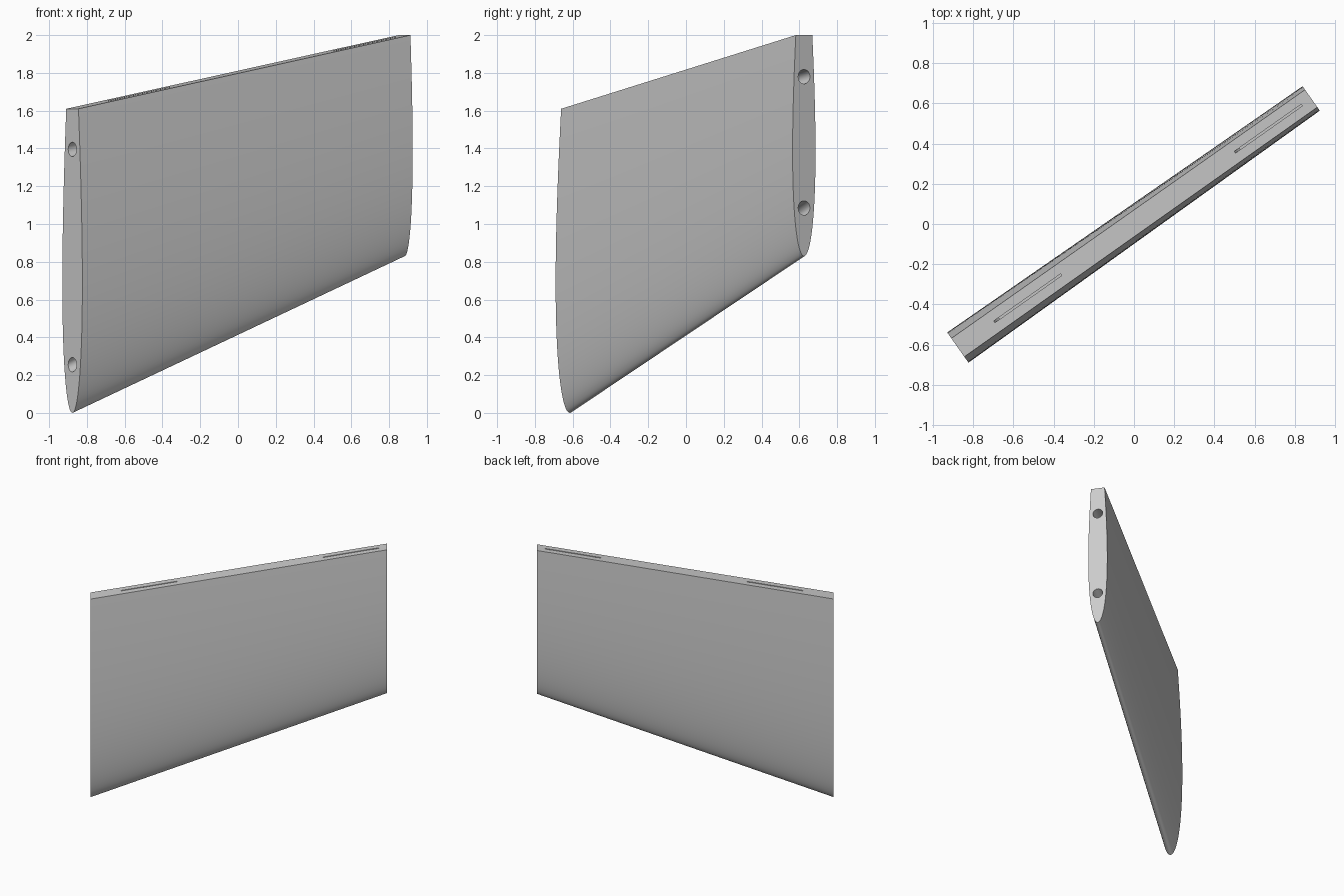
import bpy
import bmesh
import math
from mathutils import Vector

if "Cube" in bpy.data.objects:
    bpy.data.objects.remove(bpy.data.objects["Cube"])

grey = bpy.data.materials.new("plain_grey")
grey.use_nodes = True
colour = (0.6, 0.6, 0.6, 1)
grey.diffuse_color = colour
grey.node_tree.nodes["Principled BSDF"].inputs["Base Color"].default_value = colour

# Span frame: s runs along the panel, w across its thickness, z up
ROOT = Vector((-0.877, -0.615, 0))
TIP = Vector((0.882, 0.625, 0))
SPAN = (TIP - ROOT).length
ALONG = (TIP - ROOT).normalized()
ACROSS = Vector((ALONG.y, -ALONG.x, 0))


def loft(name, rings):
    """Skin rings of (s, w, z) points and cap both ends."""
    bm = bmesh.new()
    loops = [[bm.verts.new(ROOT + ALONG * s + ACROSS * w + Vector((0, 0, z)))
              for s, w, z in ring] for ring in rings]
    n = len(loops[0])
    for a, b in zip(loops, loops[1:]):
        for i in range(n):
            j = (i + 1) % n
            bm.faces.new((a[i], a[j], b[j], b[i]))
    bm.faces.new(loops[0])
    bm.faces.new(loops[-1])
    bmesh.ops.recalc_face_normals(bm, faces=bm.faces)
    mesh = bpy.data.meshes.new(name)
    bm.to_mesh(mesh)
    bm.free()
    mesh.materials.append(grey)
    obj = bpy.data.objects.new(name, mesh)
    bpy.context.collection.objects.link(obj)
    return obj


def foil(s, low, high, cut, steps=40):
    """Symmetric thin foil, nose down, squared off at fraction cut of its chord."""
    chord = (high - low) / cut
    side = []
    for i in range(1, steps + 1):
        x = cut * (1 - math.cos(math.pi / 2 * i / steps))
        half = 0.4 * chord * (0.2969 * math.sqrt(x) - 0.126 * x - 0.3516 * x**2
                              + 0.2843 * x**3 - 0.1015 * x**4)
        side.append((half, low + x * chord))
    return ([(s, 0, low)] + [(s, w, z) for w, z in side]
            + [(s, -w, z) for w, z in reversed(side)])


def circle(s, z, r=0.038, n=32):
    return [(s, r * math.cos(2 * math.pi * i / n), z + r * math.sin(2 * math.pi * i / n))
            for i in range(n)]


def slot_section(s, depth):
    top = 1.61 + 0.39 * s / SPAN
    return [(s, w, top + h) for w, h in
            ((-0.005, -depth), (0.005, -depth), (0.005, 0.03), (-0.005, 0.03))]


# Tapered panel
panel = loft("wing_panel", [foil(0, 0, 1.61, 0.70), foil(SPAN, 0.83, 2.0, 0.63)])

# Spar holes running the length of the panel
cutters = []
for name, z0, z1 in (("lower_spar_hole", 0.255, 1.085), ("upper_spar_hole", 1.395, 1.78)):
    over = 0.05
    rise = (z1 - z0) * over / SPAN
    cutters.append(loft(name, [circle(-over, z0 - rise), circle(SPAN + over, z1 + rise)]))

# Hinge slots in the flat upper edge, each with a ramped start
for name, s0 in (("right_hinge_slot", 0.222), ("left_hinge_slot", 1.687)):
    cutters.append(loft(name, [slot_section(s0, 0.001), slot_section(s0 + 0.03, 0.05),
                               slot_section(s0 + 0.408, 0.05)]))

bpy.ops.object.select_all(action="DESELECT")
panel.select_set(True)
bpy.context.view_layer.objects.active = panel
for cutter in cutters:
    mod = panel.modifiers.new(cutter.name, "BOOLEAN")
    mod.operation = "DIFFERENCE"
    mod.solver = "EXACT"
    mod.object = cutter
    bpy.ops.object.modifier_apply(modifier=mod.name)
    bpy.data.objects.remove(cutter)

bpy.ops.object.shade_smooth_by_angle(angle=math.radians(35))
